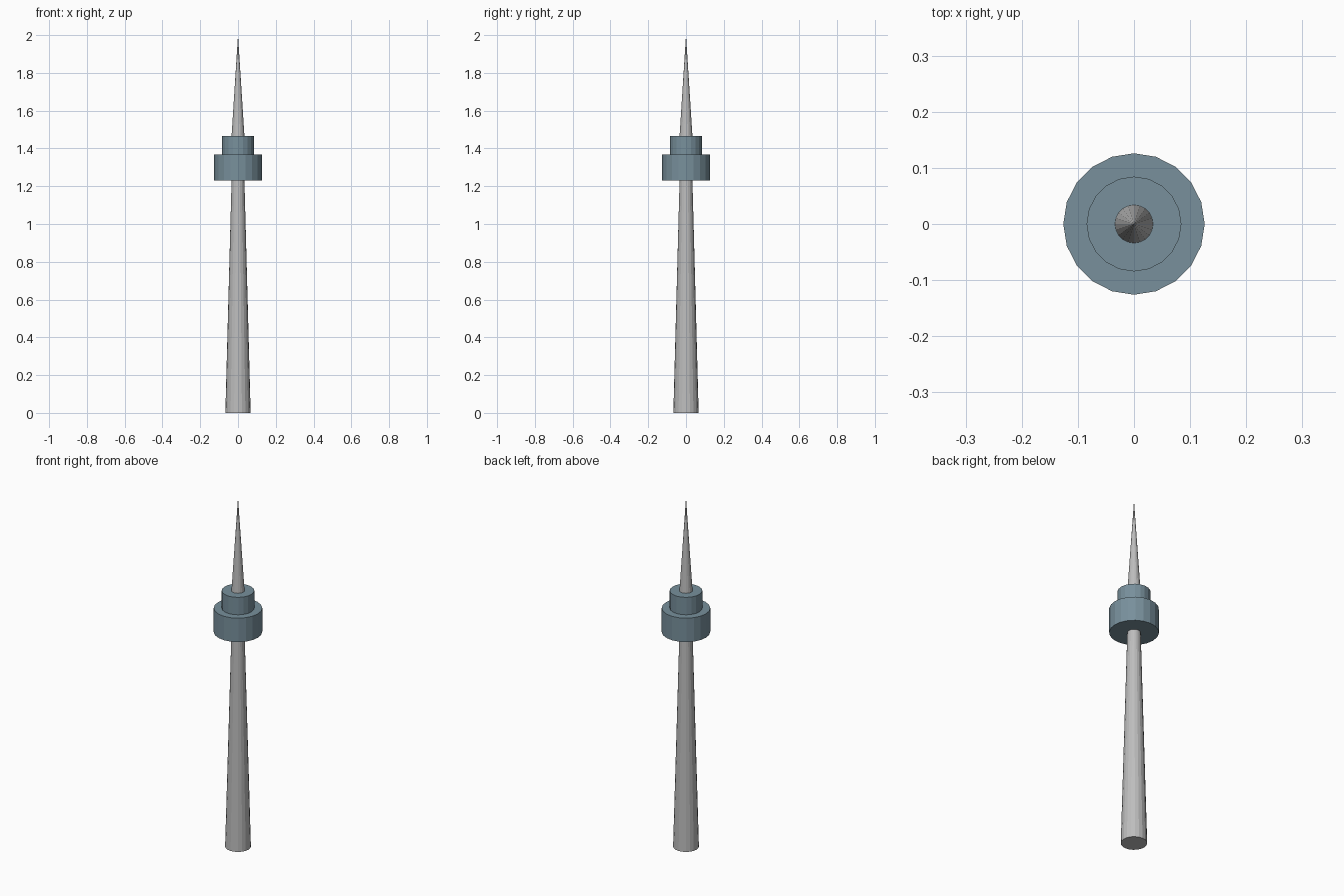
import bpy

if "Cube" in bpy.data.objects:
    bpy.data.objects.remove(bpy.data.objects["Cube"])

SIDES = 20


def material(name, color):
    m = bpy.data.materials.new(name)
    m.diffuse_color = (*color, 1)
    m.use_nodes = True
    m.node_tree.nodes["Principled BSDF"].inputs["Base Color"].default_value = m.diffuse_color
    return m


concrete = material("light grey concrete", (0.509, 0.509, 0.509))
slate = material("blue grey cladding", (0.188, 0.279, 0.332))


def tapered(name, r1, r2, z1, z2, mat):
    """Flat-shaded round section from height z1 to z2."""
    bpy.ops.mesh.primitive_cone_add(vertices=SIDES, radius1=r1, radius2=r2,
                                    depth=z2 - z1, location=(0, 0, (z1 + z2) / 2))
    ob = bpy.context.object
    ob.name = name
    ob.data.materials.append(mat)
    return ob


# Tapering shaft
tapered("shaft", 0.067, 0.034, 0.0, 1.23, concrete)
# Two-tier observation pod
tapered("lower_pod", 0.126, 0.126, 1.23, 1.367, slate)
tapered("upper_pod", 0.0845, 0.0845, 1.367, 1.467, slate)
# Needle spire
tapered("spire", 0.034, 0.0, 1.467, 2.0, concrete)
